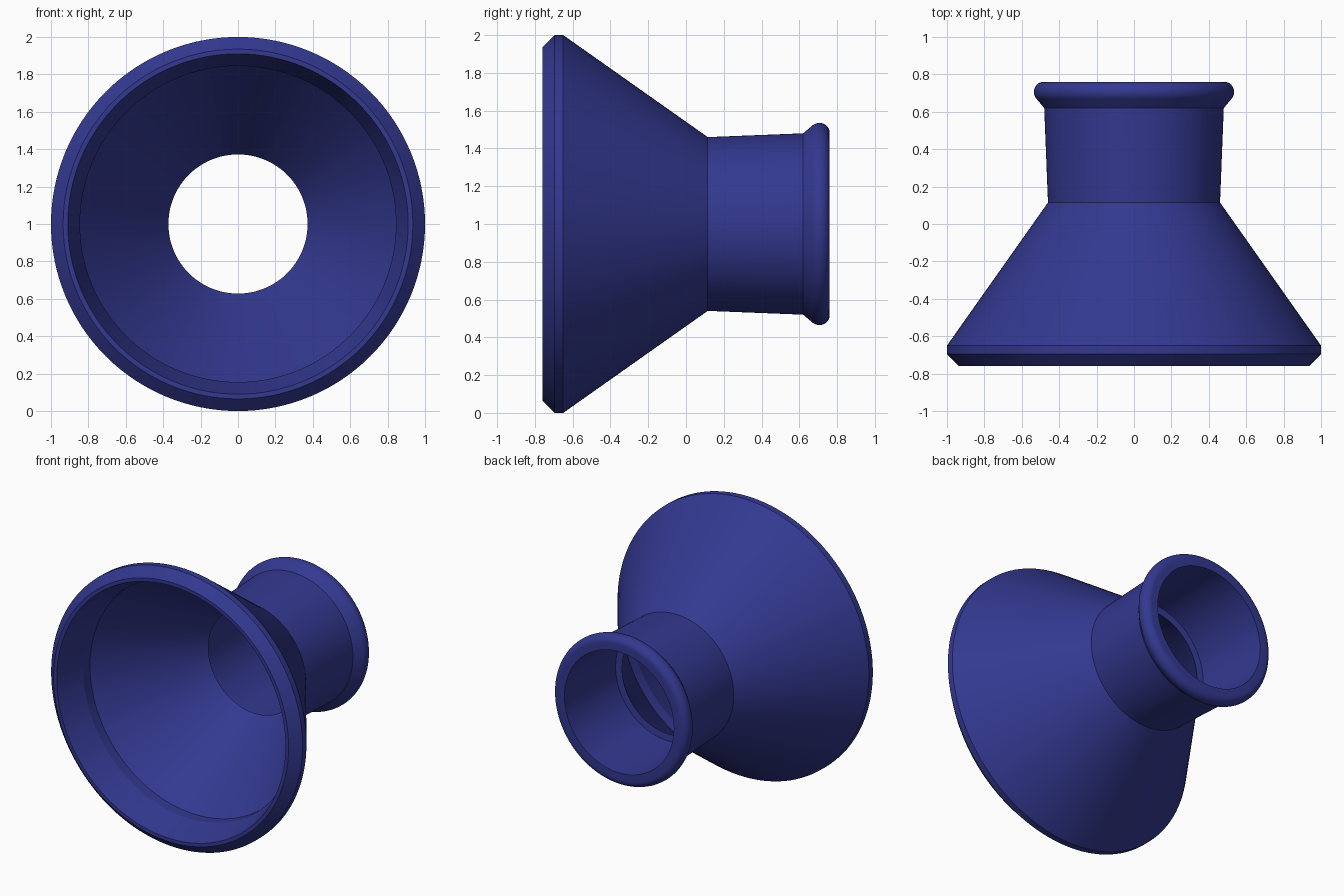
import bpy, bmesh, math

if "Cube" in bpy.data.objects:
    bpy.data.objects.remove(bpy.data.objects["Cube"])

blue = bpy.data.materials.new("dark_blue")
blue.diffuse_color = (0.033, 0.040, 0.28, 1)
blue.use_nodes = True
blue.node_tree.nodes["Principled BSDF"].inputs["Base Color"].default_value = blue.diffuse_color

SEGMENTS = 128


def arc(cy, cr, ry, rr, start, end, steps):
    """Points (y, radius) along an elliptical arc, angles in degrees from +y."""
    pts = []
    for i in range(steps + 1):
        a = math.radians(start + (end - start) * i / steps)
        pts.append((cy + ry * math.cos(a), cr + rr * math.sin(a)))
    return pts


# Outer wall: chamfered mouth, cone, slightly flared neck
outer = [(-0.76, 0.935), (-0.695, 1.0), (-0.65, 1.0), (0.115, 0.46), (0.62, 0.48)]
# Rounded bead on the neck end
bead = arc(0.706, 0.485, 0.054, 0.05, 135, 0, 12)
# Inner wall: bore, ledge around the throat, cone, mouth recess
inner = [(0.76, 0.435), (0.2, 0.42), (0.195, 0.372),
         (-0.475, 0.845), (-0.55, 0.845), (-0.76, 0.91)]
profile = outer + bead + inner

# Revolve the closed profile around the y axis at z = 1
bm = bmesh.new()
rings = []
for s in range(SEGMENTS):
    a = 2 * math.pi * s / SEGMENTS
    rings.append([bm.verts.new((r * math.cos(a), y, 1 + r * math.sin(a)))
                  for y, r in profile])
n = len(profile)
for s in range(SEGMENTS):
    p, q = rings[s], rings[(s + 1) % SEGMENTS]
    for i in range(n):
        j = (i + 1) % n
        bm.faces.new((p[i], p[j], q[j], q[i]))
bmesh.ops.recalc_face_normals(bm, faces=bm.faces)

mesh = bpy.data.meshes.new("funnel_adapter")
bm.to_mesh(mesh)
bm.free()
mesh.materials.append(blue)
funnel = bpy.data.objects.new("funnel_adapter", mesh)
bpy.context.collection.objects.link(funnel)

# Smooth round surfaces, sharp profile edges
bpy.context.view_layer.objects.active = funnel
funnel.select_set(True)
bpy.ops.object.shade_smooth_by_angle(angle=math.radians(15))
